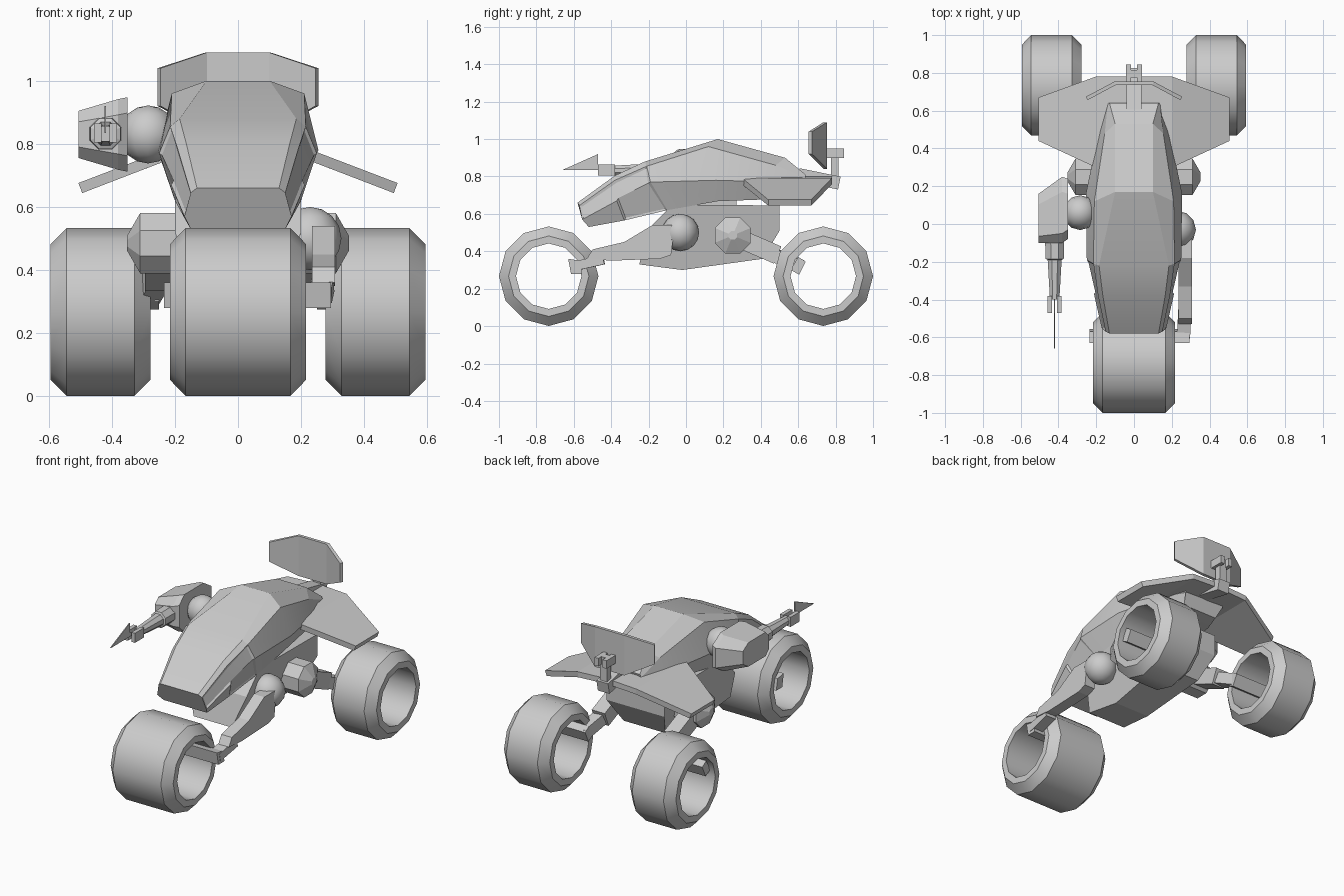
import bpy, bmesh, math
from mathutils import Vector

if "Cube" in bpy.data.objects:
    bpy.data.objects.remove(bpy.data.objects["Cube"])


def finish(name, bm, mirror=False, smooth=None, thick=None):
    bmesh.ops.recalc_face_normals(bm, faces=bm.faces)
    me = bpy.data.meshes.new(name)
    bm.to_mesh(me)
    bm.free()
    ob = bpy.data.objects.new(name, me)
    bpy.context.collection.objects.link(ob)
    if thick:
        m = ob.modifiers.new("thickness", "SOLIDIFY")
        m.thickness, m.offset = thick, 0
    if mirror:
        ob.modifiers.new("mirror", "MIRROR")
    if smooth:
        bpy.ops.object.select_all(action="DESELECT")
        ob.select_set(True)
        bpy.context.view_layer.objects.active = ob
        bpy.ops.object.shade_smooth_by_angle(angle=math.radians(smooth))
    return ob


def loft(rings, closed=False):
    """Skin a list of equal closed loops; cap the ends unless closed."""
    bm = bmesh.new()
    vs = [[bm.verts.new(p) for p in r] for r in rings]
    n = len(vs[0])
    pairs = list(zip(vs, vs[1:])) + ([(vs[-1], vs[0])] if closed else [])
    for a, b in pairs:
        for i in range(n):
            j = (i + 1) % n
            bm.faces.new((a[i], a[j], b[j], b[i]))
    if not closed:
        bm.faces.new(vs[0])
        bm.faces.new(vs[-1])
    return bm


def turned(name, centre, axis, profile, n, closed=False, phase=0.0, **kw):
    """Revolve (distance along axis, radius) pairs about axis 'X' or 'Y'."""
    rings = []
    for d, r in profile:
        ring = []
        for k in range(n):
            a = 2 * math.pi * k / n + phase
            u, v = r * math.cos(a), r * math.sin(a)
            ring.append(Vector(centre) + Vector((d, u, v) if axis == "X" else (u, d, v)))
        rings.append(ring)
    return finish(name, loft(rings, closed), **kw)


def prism(name, side, x0, x1, **kw):
    """Extrude a (y, z) outline from x0 to x1."""
    return finish(name, loft([[(x, y, z) for y, z in side] for x in (x0, x1)]), **kw)


def beam(name, p, q, w, h, **kw):
    """Rectangular bar between two points."""
    p, q = Vector(p), Vector(q)
    d = (q - p).normalized()
    s = d.cross(Vector((0, 0, 1))).normalized()
    u = s.cross(d)
    corners = [s * w / 2 + u * h / 2, -s * w / 2 + u * h / 2,
               -s * w / 2 - u * h / 2, s * w / 2 - u * h / 2]
    return finish(name, loft([[c + e for c in corners] for e in (p, q)]), **kw)


def ball(name, c, r, **kw):
    bm = bmesh.new()
    bmesh.ops.create_uvsphere(bm, u_segments=12, v_segments=8, radius=r)
    bmesh.ops.translate(bm, verts=bm.verts, vec=c)
    return finish(name, bm, smooth=50, **kw)


# Wheels: hollow twelve-sided drums
def wheel(name, x, y, w, **kw):
    prof = [(-w, 0.175), (-w, 0.215), (-w + 0.05, 0.266),
            (w - 0.05, 0.266), (w, 0.215), (w, 0.175)]
    turned(name, (x, y, 0.267), "X", prof, 12, closed=True, smooth=31, **kw)


wheel("front_wheel", 0, -0.734, 0.216)
wheel("rear_wheel", 0.436, 0.734, 0.158, mirror=True)

# Cabin shell: half sections of top, shoulder, widest and bottom points
sections = [
    [(0.13, -0.58, 0.66), (0.15, -0.57, 0.645), (0.17, -0.555, 0.57), (0.15, -0.52, 0.53)],
    [(0.165, -0.38, 0.805), (0.19, -0.38, 0.78), (0.212, -0.37, 0.67), (0.17, -0.33, 0.565)],
    [(0.185, -0.22, 0.88), (0.215, -0.21, 0.855), (0.25, -0.19, 0.77), (0.20, -0.10, 0.62)],
    [(0.10, 0.17, 1.0), (0.21, 0.12, 0.96), (0.255, 0.16, 0.78), (0.20, 0.17, 0.668)],
    [(0.10, 0.53, 0.90), (0.155, 0.48, 0.86), (0.185, 0.50, 0.77), (0.15, 0.50, 0.68)],
    [(0.13, 0.64, 0.81), (0.138, 0.64, 0.79), (0.14, 0.64, 0.75), (0.12, 0.60, 0.69)],
]
bm = loft([s + [(-x, y, z) for x, y, z in reversed(s)] for s in sections])
bm.normal_update()
bmesh.ops.recalc_face_normals(bm, faces=bm.faces)
for sign in (-1, 1):
    panel = [f for f in bm.faces if f.calc_center_median().x * sign > 0.17
             and f.calc_center_median().y < -0.2 and 0.65 < f.calc_center_median().z < 0.8]
    bmesh.ops.inset_region(bm, faces=panel, thickness=0.015, depth=-0.006)
finish("cabin_shell", bm, smooth=18)

# Drooping rear wing, one side mirrored
plan = [[(0, 0.78, 0.785), (0, 0.31, 0.785)], [(0.2, 0.78, 0.775), (0.2, 0.30, 0.775)],
        [(0.5, 0.67, 0.66), (0.5, 0.44, 0.66)]]
bm = bmesh.new()
cols = [[bm.verts.new(p) for p in c] for c in plan]
for a, b in zip(cols, cols[1:]):
    bm.faces.new((a[0], a[1], b[1], b[0]))
finish("rear_wing", bm, mirror=True, thick=0.034)

# Swept tail fin and its mount
bm = bmesh.new()
cols = [[bm.verts.new((x, y, z)) for z in zs] for x, y, zs in (
    (-0.25, 0.665, (0.92, 1.04)), (-0.1, 0.745, (0.84, 1.09)),
    (0.1, 0.745, (0.84, 1.09)), (0.25, 0.665, (0.92, 1.04)))]
for a, b in zip(cols, cols[1:]):
    bm.faces.new((a[0], a[1], b[1], b[0]))
finish("tail_fin", bm, thick=0.02)
beam("fin_mount_base", (0, 0.60, 0.81), (0, 0.82, 0.765), 0.08, 0.07)
prism("fin_post", [(0.775, 0.75), (0.815, 0.75), (0.815, 0.95), (0.775, 0.95)], -0.025, 0.025)
prism("fin_clamp", [(0.75, 0.9), (0.845, 0.9), (0.845, 0.95), (0.75, 0.95)],
      0.015, 0.042, mirror=True)

# Chassis, narrowing towards its underside
hull = [(-0.07, 0.65), (0.5, 0.645), (0.5, 0.51), (0.41, 0.36),
        (-0.02, 0.30), (-0.25, 0.33), (-0.2, 0.52)]
finish("chassis", loft([[(s * (0.12 + 0.08 * min(1, (z - 0.3) / 0.2)), y, z) for y, z in hull]
                        for s in (-1, 1)]))
prism("cabin_neck", [(0.05, 0.63), (0.27, 0.63), (0.27, 0.71), (0.05, 0.71)], -0.12, 0.12)

# Single-sided front fork with its axle bar inside the drum
ball("front_pivot", (0.228, -0.03, 0.5), 0.1)
prism("front_fork", [(-0.53, 0.36), (-0.5, 0.41), (-0.33, 0.45), (-0.18, 0.54),
                     (-0.06, 0.54), (-0.08, 0.38), (-0.14, 0.36), (-0.4, 0.35)], 0.235, 0.308)
beam("front_fork_link", (0.27, -0.44, 0.355), (0.262, -0.6, 0.32), 0.07, 0.05)
prism("front_axle", [(-0.63, 0.36), (-0.57, 0.35), (-0.555, 0.28), (-0.615, 0.28)], -0.235, 0.295)

# Rear hips, arms and axle bars
turned("rear_hip", (0, 0.25, 0.485), "X",
       [(0.15, 0.104), (0.31, 0.104), (0.352, 0.025)], 8, phase=math.pi / 8, mirror=True)
beam("rear_arm", (0.25, 0.27, 0.475), (0.25, 0.49, 0.38), 0.09, 0.1, mirror=True)
beam("rear_arm_link", (0.25, 0.46, 0.385), (0.29, 0.61, 0.32), 0.07, 0.07, mirror=True)
prism("rear_axle", [(0.56, 0.30), (0.60, 0.37), (0.64, 0.345), (0.605, 0.275)],
      0.25, 0.56, mirror=True)

# Side cannon on the left shoulder
ball("shoulder_joint", (-0.285, 0.06, 0.83), 0.092)
turned("shoulder_mount", (-0.25, 0.06, 0.83), "X", [(-0.03, 0.065), (0.1, 0.065)], 8)


def octagon(x, y0, y1, h, c):
    return [(x, y, 0.83 + z) for y, z in (
        (y0, h - c), (y0 + c, h), (y1 - c * 1.6, h), (y1, h - c),
        (y1, c - h), (y1 - c * 1.6, -h), (y0 + c, -h), (y0, c - h))]


finish("cannon_housing", loft([octagon(-0.35, -0.08, 0.24, 0.118, 0.05),
                               octagon(-0.38, -0.10, 0.25, 0.112, 0.05),
                               octagon(-0.505, -0.10, 0.16, 0.075, 0.035)]), smooth=25)
turned("cannon_barrel", (-0.42, 0, 0.832), "Y",
       [(-0.08, 0.055), (-0.185, 0.052), (-0.19, 0.04), (-0.40, 0.027)], 8, phase=math.pi / 8)
for s in (-1, 1):
    beam("muzzle_prong", (-0.42 + s * 0.025, -0.38, 0.835), (-0.42 + s * 0.025, -0.47, 0.835),
         0.024, 0.06)
prism("muzzle_blade", [(-0.66, 0.835), (-0.47, 0.92), (-0.47, 0.86), (-0.40, 0.835)],
      -0.424, -0.418)
